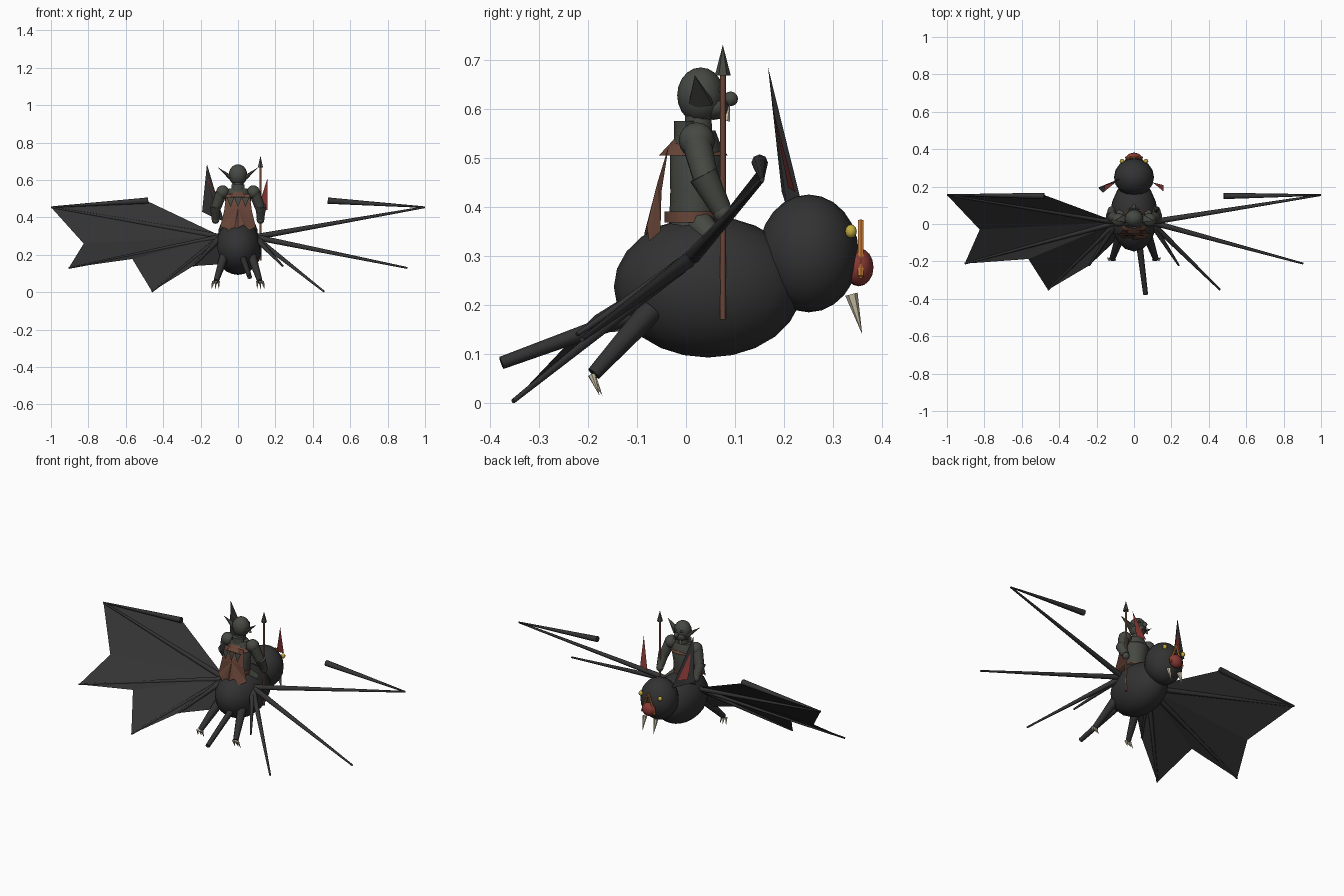
import bpy, bmesh, math
from mathutils import Vector, Matrix

cube = bpy.data.objects.get("Cube")
if cube:
    bpy.data.objects.remove(cube)


def material(name, *rgb):
    m = bpy.data.materials.new(name)
    m.use_nodes = True
    m.diffuse_color = (*rgb, 1)
    m.node_tree.nodes["Principled BSDF"].inputs["Base Color"].default_value = (*rgb, 1)
    return m


FUR = material("charcoal_fur", .032, .032, .032)
WING = material("wing_black", .034, .034, .034)
SKIN = material("grey_green_skin", .062, .066, .055)
LEATHER = material("brown_leather", .14, .06, .04)
RED = material("dark_red", .25, .04, .035)
IVORY = material("ivory", .58, .52, .38)
YELLOW = material("yellow", .55, .42, .05)
ORANGE = material("orange", .55, .2, .04)


def finish(name, bm, mat, smooth=True):
    bmesh.ops.recalc_face_normals(bm, faces=bm.faces)
    me = bpy.data.meshes.new(name)
    bm.to_mesh(me)
    bm.free()
    me.materials.append(mat)
    ob = bpy.data.objects.new(name, me)
    bpy.context.collection.objects.link(ob)
    if smooth:
        bpy.ops.object.select_all(action="DESELECT")
        ob.select_set(True)
        bpy.context.view_layer.objects.active = ob
        bpy.ops.object.shade_smooth_by_angle(angle=math.radians(50))
    return ob


def ball(name, mat, c, r, seg=14, rings=10):
    bm = bmesh.new()
    m = Matrix.Translation(c) @ Matrix.Diagonal((*r, 1))
    bmesh.ops.create_uvsphere(bm, u_segments=seg, v_segments=rings, radius=1, matrix=m)
    finish(name, bm, mat)


def rod(name, mat, a, b, r1, r2, n=8, squash=1):
    a, b = Vector(a), Vector(b)
    d = b - a
    m = (Matrix.Translation((a + b) / 2) @ d.to_track_quat("Z", "Y").to_matrix().to_4x4()
         @ Matrix.Diagonal((1, squash, 1, 1)))
    bm = bmesh.new()
    bmesh.ops.create_cone(bm, cap_ends=True, segments=n, radius1=r1, radius2=r2, depth=d.length, matrix=m)
    finish(name, bm, mat)


def sheet(name, mat, pts, faces):
    bm = bmesh.new()
    vs = [bm.verts.new(p) for p in pts]
    for f in faces:
        bm.faces.new([vs[i] for i in f])
    finish(name, bm, mat, False)


def loft(name, mat, rings, n=12, caps=True):
    """Stack of ellipses: (y centre, z, x radius, y radius)."""
    bm = bmesh.new()
    loops = [[bm.verts.new((rx * math.cos(i * math.tau / n), y + ry * math.sin(i * math.tau / n), z))
              for i in range(n)] for y, z, rx, ry in rings]
    for lo, hi in zip(loops, loops[1:]):
        for i in range(n):
            j = (i + 1) % n
            bm.faces.new((lo[i], lo[j], hi[j], hi[i]))
    if caps:
        bm.faces.new(loops[0])
        bm.faces.new(loops[-1])
    finish(name, bm, mat)


# Mount body and head
ball("mount_body", FUR, (0, .045, .237), (.127, .192, .144), 16, 12)
ball("mount_head", FUR, (0, .25, .305), (.107, .102, .12), 16, 12)
ball("snout", RED, (0, .352, .277), (.042, .03, .039), 10, 8)
rod("tail", FUR, (.025, -.08, .19), (.062, -.376, .082), .018, .013)

# Triangular nose leaf
apex = (0, .356, .372)
for s, side in ((-1, "right"), (1, "left")):
    rod(f"nose_leaf_edge_{side}", ORANGE, (s * .042, .356, .258), apex, .007, .006, 6)
rod("nose_leaf_base", ORANGE, (-.042, .356, .26), (.042, .356, .26), .006, .006, 6)

# Wing fingers, legs, face parts on both sides
fingers = [(1, .155, .455), (.905, -.212, .13), (.46, -.352, .004), (.24, -.222, .14)]
for s, side in ((-1, "right"), (1, "left")):
    def P(x, y, z):
        return (s * x, y, z)
    for i, tip in enumerate(fingers):
        rod(f"wing_finger_{side}_{i}", WING, P(.09, .01, .295), P(*tip), .016, .005)
    rod(f"wing_thumb_{side}", WING, P(.48, .15, .49), P(*fingers[0]), .017, .004)
    rod(f"mount_leg_{side}", FUR, P(.075, -.07, .19), P(.117, -.188, .06), .026, .015)
    for k in (-1, 0, 1):
        rod(f"claw_{side}_{k}", IVORY, P(.118 + k * .014, -.192, .058),
            P(.122 + k * .02, -.17 - abs(k) * .006, .015), .008, 0, 6)
    ball(f"mount_eye_{side}", YELLOW, P(.064, .336, .35), (.013, .012, .014), 8, 6)
    rod(f"fang_{side}", IVORY, P(.037, .337, .222), P(.037, .359, .14), .013, 0, 6)
    # Inner ear plate
    sheet(f"inner_ear_{side}", RED, [P(.157, .175, .608), P(.1, .222, .43), P(.158, .208, .44)], [(0, 1, 2)])

# Outer ear, on one side only
sheet("outer_ear", WING, [(-.166, .167, .685), (-.192, .195, .43), (-.075, .242, .38), (-.13, .205, .40)],
      [(0, 1, 3), (0, 3, 2), (1, 2, 3)])

# Wing membrane, on one side only
outline = [(-.09, .01, .3), (-.48, .155, .485), (-1, .155, .455), (-.825, -.03, .26), (-.905, -.212, .13),
           (-.565, -.187, .178), (-.46, -.352, .004), (-.24, -.222, .14), (-.09, -.08, .15)]
sheet("wing_membrane", WING, outline, [(0, i, i + 1) for i in range(1, len(outline) - 1)])

# Rider torso, belt and mantle
loft("rider_torso", SKIN, [(.015, .35, .06, .05), (.018, .43, .06, .05),
                           (.022, .51, .072, .055), (.02, .555, .05, .04)])
loft("belt", LEATHER, [(.012, .368, .066, .056), (.012, .39, .066, .056)])
loft("mantle", LEATHER, [(.015, .505, .078, .07), (.015, .535, .045, .042)], caps=False)
loft("neck_collar", SKIN, [(.0, .53, .036, .024), (.0, .575, .036, .024)], 8)
loft("neck", SKIN, [(.025, .53, .03, .03), (.025, .6, .028, .028)], 10)

# Cape with ragged hem and dark jagged collar
cape = [(-.062, -.035, .525), (.062, -.035, .525), (.075, -.05, .43), (.095, -.052, .35), (.06, -.075, .33),
        (.03, -.08, .36), (0, -.085, .345), (-.03, -.085, .265), (-.06, -.075, .34),
        (-.095, -.052, .35), (-.075, -.05, .43)]
sheet("cape", LEATHER, cape + [(0, -.058, .45)],
      [(11, i, (i + 1) % len(cape)) for i in range(len(cape))])
for k in (-1, 0, 1):
    x = k * .04
    sheet(f"collar_spike_{k}", SKIN, [(x - .021, -.059, .51), (x + .021, -.059, .51), (x, -.064, .455)], [(0, 1, 2)])

# Rider head
ball("rider_head", SKIN, (0, .03, .627), (.05, .048, .057), 12, 10)
ball("rider_jaw", SKIN, (0, .056, .603), (.036, .032, .026), 10, 8)
ball("rider_nose", SKIN, (0, .091, .62), (.013, .015, .015), 8, 6)
ball("rider_mouth", FUR, (0, .078, .593), (.02, .011, .006), 8, 6)

# Rider limbs and face, mirrored
for s, side in ((-1, "right"), (1, "left")):
    def P(x, y, z):
        return (s * x, y, z)
    ball(f"shoulder_{side}", SKIN, P(.082, .022, .535), (.037, .037, .037), 10, 8)
    rod(f"upper_arm_{side}", SKIN, P(.09, .022, .53), P(.122, .045, .44), .031, .026, 10)
    rod(f"forearm_{side}", SKIN, P(.122, .035, .465), P(.12, .072, .395), .03, .021, 10)
    ball(f"hand_{side}", SKIN, P(.12, .075, .388), (.021, .02, .022), 8, 6)
    rod(f"thigh_{side}", SKIN, P(.03, .02, .375), P(.08, .06, .33), .03, .024, 8)
    rod(f"rider_ear_{side}", SKIN, P(.038, .03, .612), P(.108, .018, .668), .028, 0, 6, .45)
    ball(f"rider_eye_{side}", FUR, P(.02, .07, .638), (.01, .008, .008), 8, 6)
    rod(f"tusk_{side}", IVORY, P(.022, .083, .575), P(.024, .09, .615), .007, 0, 6)

# Spear
rod("spear_shaft", LEATHER, (.12, .075, .17), (.12, .075, .68), .006, .006)
rod("spear_tip", SKIN, (.12, .075, .668), (.12, .075, .73), .016, 0, 6)
